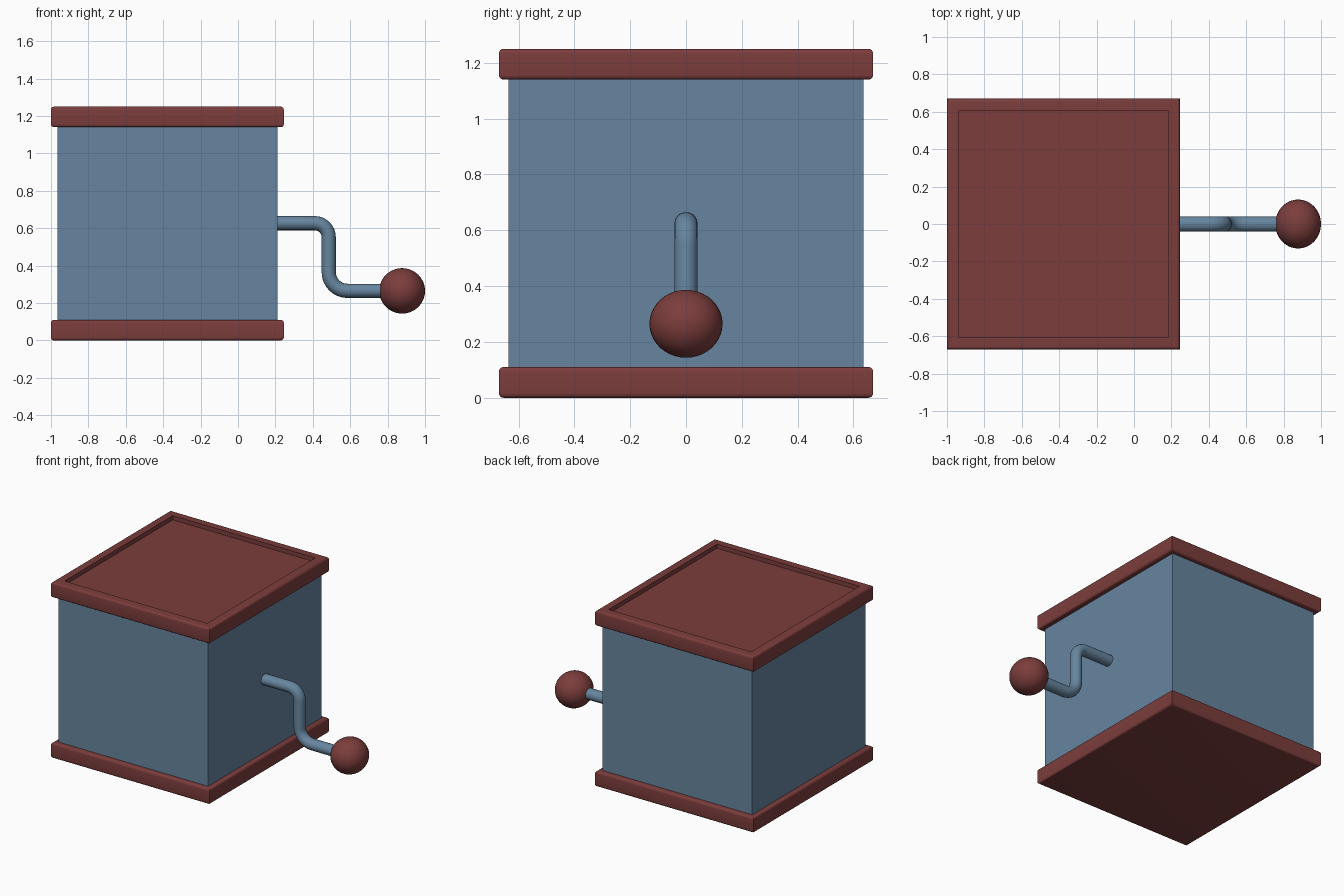
import bpy, bmesh, math
from mathutils import Vector

if "Cube" in bpy.data.objects:
    bpy.data.objects.remove(bpy.data.objects["Cube"])


def material(name, rgb):
    m = bpy.data.materials.new(name)
    m.diffuse_color = (*rgb, 1)
    m.use_nodes = True
    m.node_tree.nodes["Principled BSDF"].inputs["Base Color"].default_value = m.diffuse_color
    return m


BLUE = material("slate blue", (0.133, 0.235, 0.345))
RED = material("dark red", (0.200, 0.047, 0.045))
CX, HX, HY = -0.3775, 0.6225, 0.67      # trim centre and half sizes


def finish(bm, name, mat):
    bmesh.ops.recalc_face_normals(bm, faces=bm.faces)
    me = bpy.data.meshes.new(name)
    bm.to_mesh(me)
    bm.free()
    ob = bpy.data.objects.new(name, me)
    bpy.context.collection.objects.link(ob)
    me.materials.append(mat)
    bpy.ops.object.select_all(action='DESELECT')
    bpy.context.view_layer.objects.active = ob
    ob.select_set(True)
    bpy.ops.object.shade_smooth_by_angle(angle=math.radians(35))
    return ob


def skin(bm, rings):
    """Bridge rings of points and cap both ends."""
    rings = [[bm.verts.new(p) for p in r] for r in rings]
    n = len(rings[0])
    for a, b in zip(rings, rings[1:]):
        for i in range(n):
            j = (i + 1) % n
            bm.faces.new((a[i], a[j], b[j], b[i]))
    bm.faces.new(rings[0])
    bm.faces.new(rings[-1])


def stacked_box(name, profile, mat):
    """Rectangular part from a list of (inset, z) levels, mitred corners."""
    bm = bmesh.new()
    skin(bm, [[(CX + sx * (HX - d), sy * (HY - d), z)
               for sx, sy in ((-1, -1), (1, -1), (1, 1), (-1, 1))]
              for d, z in profile])
    return finish(bm, name, mat)


def rounded(z0, z1, r=0.016, n=4):
    arc = [math.pi / 2 * i / n for i in range(n + 1)]
    low = [(r - r * math.sin(a), z0 + r - r * math.cos(a)) for a in arc]
    high = [(r - r * math.cos(a), z1 - r + r * math.sin(a)) for a in arc]
    return low + high


# box body, base trim and lid with a recessed panel
stacked_box("box_body", [(0.035, 0.09), (0.035, 1.16)], BLUE)
stacked_box("base_trim", rounded(0, 0.11), RED)
stacked_box("lid", rounded(1.14, 1.25) + [(0.0625, 1.25), (0.0625, 1.22)], RED)

# crank rod: round tube swept along an S-shaped path in the xz plane
X0, X1, XM, ZT, ZB, R = 0.20, 0.82, 0.485, 0.627, 0.265, 0.038
RA, RB, STEPS = 0.075, 0.10, 8
path = [(X0, ZT, 0)]
for i in range(STEPS + 1):
    a = math.pi / 2 * i / STEPS
    path.append((XM - RA + RA * math.sin(a), ZT - RA + RA * math.cos(a), -a))
for i in range(STEPS + 1):
    a = math.pi / 2 * (1 - i / STEPS)
    path.append((XM + RB - RB * math.sin(a), ZB + RB - RB * math.cos(a), -a))
path.append((X1, ZB, 0))
rings = []
for x, z, a in path:
    side = Vector((-math.sin(a), 0, math.cos(a)))
    rings.append([Vector((x, 0, z)) + side * R * math.cos(t) + Vector((0, 0.041 * math.sin(t), 0))
                  for t in (math.tau * k / 20 for k in range(20))])
bm = bmesh.new()
skin(bm, rings)
finish(bm, "crank_rod", BLUE)

# crank knob
bm = bmesh.new()
bmesh.ops.create_uvsphere(bm, u_segments=32, v_segments=20, radius=1)
bmesh.ops.scale(bm, vec=(0.1225, 0.131, 0.1215), verts=bm.verts)
bmesh.ops.translate(bm, vec=(0.8775, 0, 0.265), verts=bm.verts)
finish(bm, "crank_knob", RED)
